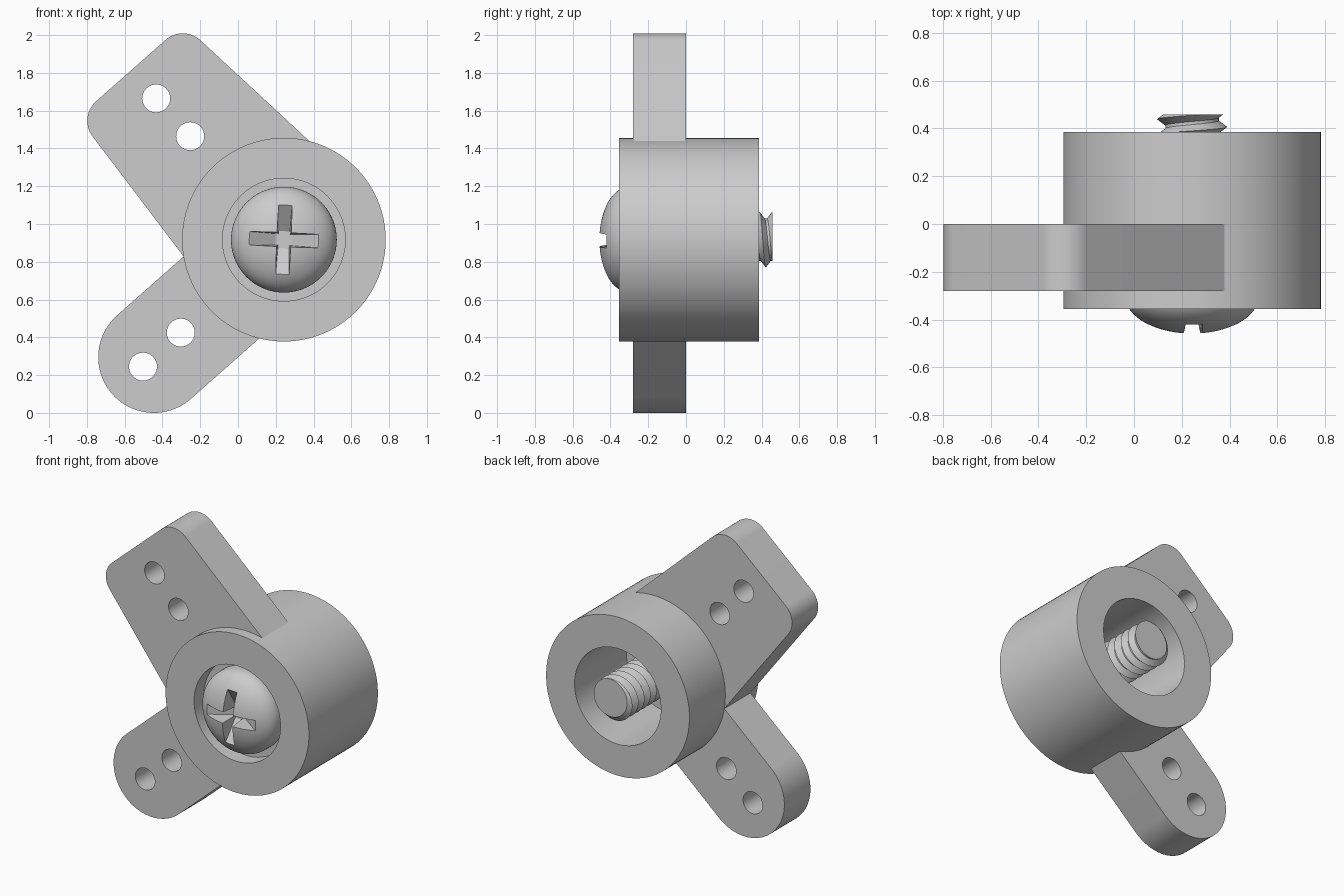
import bpy, bmesh
from math import sin, cos, tan, pi, radians, atan2
from mathutils import Vector, Matrix

if "Cube" in bpy.data.objects:
    bpy.data.objects.remove(bpy.data.objects["Cube"])

CX, CZ = 0.243, 0.917        # hub axis, running along y
GREY = (0.604, 0.604, 0.604, 1)

metal = bpy.data.materials.new("plain_grey")
metal.use_nodes = True
metal.diffuse_color = GREY
metal.node_tree.nodes["Principled BSDF"].inputs["Base Color"].default_value = GREY


def add_object(name, bm):
    bmesh.ops.recalc_face_normals(bm, faces=bm.faces)
    mesh = bpy.data.meshes.new(name)
    bm.to_mesh(mesh)
    bm.free()
    mesh.materials.append(metal)
    obj = bpy.data.objects.new(name, mesh)
    bpy.context.collection.objects.link(obj)
    return obj


def select(obj):
    bpy.ops.object.select_all(action="DESELECT")
    obj.select_set(True)
    bpy.context.view_layer.objects.active = obj


def smooth(obj):
    select(obj)
    bpy.ops.object.shade_smooth_by_angle(angle=radians(30))


def cut(obj, cutter):
    cutter.hide_render = True
    select(obj)
    mod = obj.modifiers.new("cut", "BOOLEAN")
    mod.operation, mod.solver, mod.object = "DIFFERENCE", "EXACT", cutter
    bpy.ops.object.modifier_apply(modifier=mod.name)
    bpy.data.objects.remove(cutter)


def lathe(name, profile, segments=96):
    """Spin a closed (radius, y) profile about the hub axis."""
    bm = bmesh.new()
    verts = [bm.verts.new((CX + r, y, CZ)) for r, y in profile]
    edges = [bm.edges.new((verts[i - 1], v)) for i, v in enumerate(verts)]
    bmesh.ops.spin(bm, geom=verts + edges, cent=(CX, 0, CZ), axis=(0, 1, 0),
                   angle=2 * pi, steps=segments, use_merge=True)
    bmesh.ops.remove_doubles(bm, verts=bm.verts, dist=1e-5)
    return add_object(name, bm)


def fillet(before, corner, after, radius, steps=16):
    """Points of the arc that rounds one corner."""
    a, b = (before - corner).normalized(), (after - corner).normalized()
    half = a.angle(b) / 2
    centre = corner + (a + b).normalized() * radius / sin(half)
    start = corner + a * radius / tan(half) - centre
    end = corner + b * radius / tan(half) - centre
    return [centre + start.lerp(end, i / steps).normalized() * radius
            for i in range(steps + 1)]


def arm(name, outline, radius, holes):
    """Plate with two rounded outer corners and an end that hugs the hub bore."""
    p = [Vector(q) for q in outline]
    points = [p[0], *fillet(p[0], p[1], p[2], radius),
              *fillet(p[1], p[2], p[3], radius), p[3]]
    hub = Vector((CX, CZ))
    a0, a1 = [atan2(q.y - hub.y, q.x - hub.x) % (2 * pi) for q in (p[3], p[0])]
    points += [hub + 0.44 * Vector((cos(a), sin(a)))
               for a in (a0 + (a1 - a0) * i / 24 for i in range(25))]
    bm = bmesh.new()
    face = bm.faces.new([bm.verts.new((q.x, -0.28, q.y)) for q in points])
    new = bmesh.ops.extrude_face_region(bm, geom=[face])["geom"]
    bmesh.ops.translate(bm, vec=(0, 0.28, 0),
                        verts=[g for g in new if isinstance(g, bmesh.types.BMVert)])
    bmesh.ops.remove_doubles(bm, verts=bm.verts, dist=1e-3)
    if not any(len(f.verts) > 4 and f.normal.y > 0.9 for f in bm.faces):
        bm.normal_update()
    obj = add_object(name, bm)
    for x, z in holes:
        bm = bmesh.new()
        place = Matrix.Translation((x, -0.14, z)) @ Matrix.Rotation(pi / 2, 4, "X")
        bmesh.ops.create_cone(bm, cap_ends=True, segments=40, radius1=0.074,
                              radius2=0.074, depth=0.5, matrix=place)
        cut(obj, add_object("hole_cutter", bm))
    smooth(obj)


# Hub: thick ring with a thin inner web that seats the screw
hub = lathe("hub", [(0.539, -0.355), (0.539, 0.386), (0.325, 0.386), (0.325, -0.17),
                    (0.1, -0.17), (0.1, -0.25), (0.325, -0.25), (0.325, -0.355)])
smooth(hub)

# Upper arm: tapered plate with two small rounded corners
arm("upper_arm", [(0.43, 1.391), (-0.29, 2.057), (-0.847, 1.565), (-0.25, 0.778)],
    0.137, [(-0.433, 1.665), (-0.253, 1.465)])

# Lower arm: parallel plate with a fully round end
along, across = Vector((0.749, 0.663)) * 0.295, Vector((-0.663, 0.749)) * 0.295
end = Vector((-0.445, 0.295))
arm("lower_arm", [end + across + along * 1.8, end + across - along,
                  end - across - along, end - across + along * 1.8],
    0.2949, [(-0.303, 0.425), (-0.503, 0.245)])

# Screw head: dome with a tapered cross recess
dome = [(0.28 * cos(a), -0.3 - 0.16 * sin(a))
        for a in (i * pi / 32 for i in range(17))]
head = lathe("screw_head", [(0, -0.25), (0.28, -0.25), *dome[:-1], (0, -0.46)], 72)
for turn in (0, 90):
    bm = bmesh.new()
    bmesh.ops.create_cube(bm, size=2)
    for v in bm.verts:
        front = v.co.y < 0
        v.co = (v.co.x * (0.305 if front else 0.045),
                -0.5 if front else -0.33,
                v.co.z * (0.04 if front else 0.03))
    bm.transform(Matrix.Translation((CX, 0, CZ)) @ Matrix.Rotation(radians(turn + 2.5), 4, "Y"))
    cut(head, add_object("recess_cutter", bm))
smooth(head)

# Screw shaft: helical thread trimmed flat at both ends
PITCH, SEG, TURNS = 0.065, 40, 14
section = [(0.147, 0.0), (0.112, 0.4), (0.112, 0.6)]
bm = bmesh.new()
rows = []
for s in range(TURNS * SEG + 1):
    a = 2 * pi * s / SEG
    y = 0.39 + PITCH * (s / SEG - 11)
    rows.append([bm.verts.new((CX + r * sin(a), y + PITCH * o, CZ + r * cos(a)))
                 for r, o in section])
for s in range(TURNS * SEG):
    r0, r1 = list(rows[s]), list(rows[s + 1])
    if s + SEG < TURNS * SEG:
        r0.append(rows[s + SEG][0])
        r1.append(rows[s + SEG + 1][0])
    for k in range(len(r0) - 1):
        bm.faces.new((r0[k], r0[k + 1], r1[k + 1], r1[k]))
bmesh.ops.remove_doubles(bm, verts=bm.verts, dist=1e-5)
for y, side in ((0.458, 1), (-0.26, -1)):
    trimmed = bmesh.ops.bisect_plane(bm, geom=bm.verts[:] + bm.edges[:] + bm.faces[:],
                                     plane_co=(0, y, 0), plane_no=(0, side, 0),
                                     clear_outer=True)["geom_cut"]
    bmesh.ops.edgeloop_fill(bm, edges=[g for g in trimmed
                                       if isinstance(g, bmesh.types.BMEdge)])
smooth(add_object("screw_shaft", bm))
